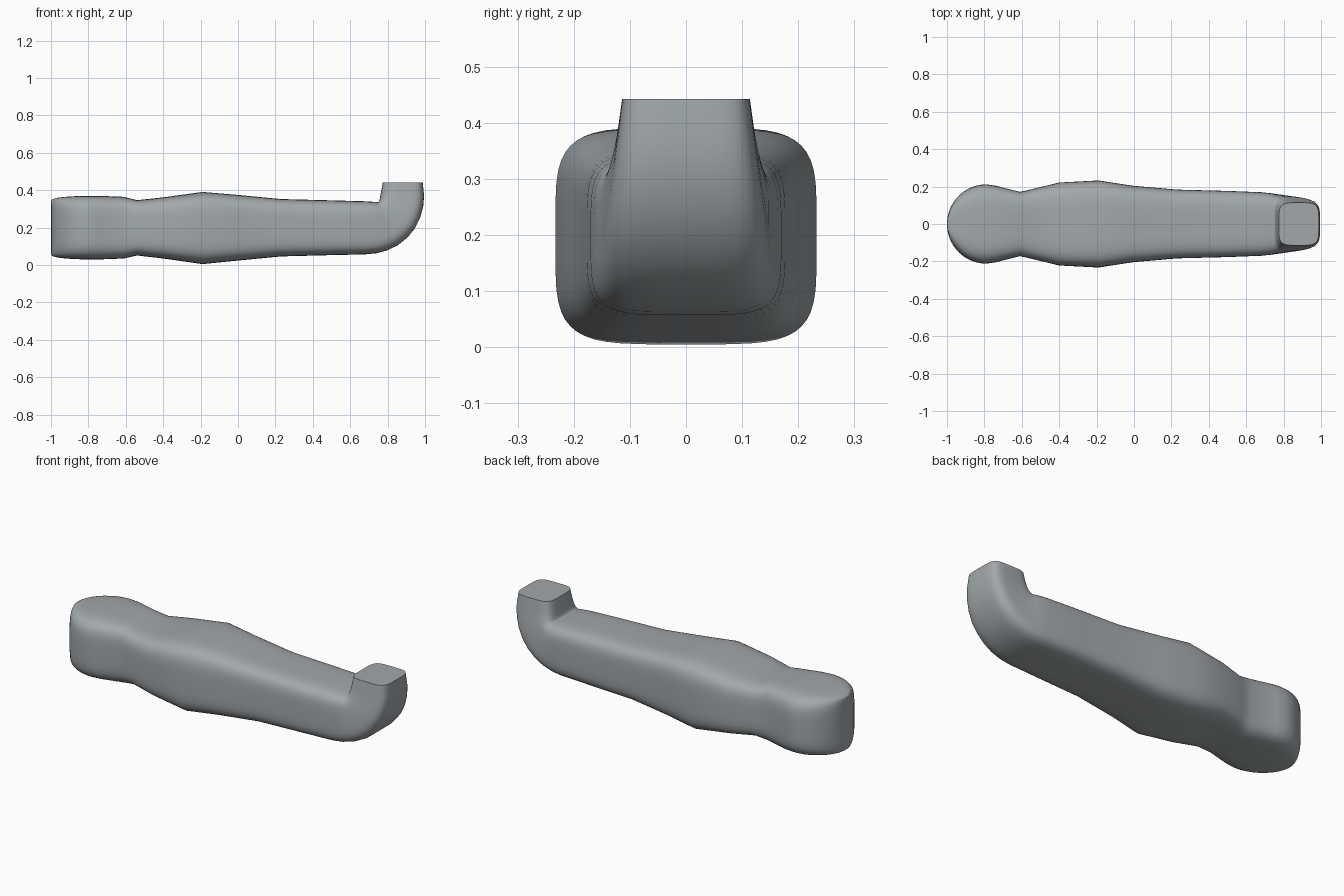
import bpy, bmesh
from math import sin, cos, pi, copysign, radians
from mathutils import Vector

cube = bpy.data.objects.get("Cube")
if cube:
    bpy.data.objects.remove(cube, do_unlink=True)

mat = bpy.data.materials.new("cool grey")
mat.use_nodes = True
grey = (0.36, 0.39, 0.41, 1)
mat.diffuse_color = grey
mat.node_tree.nodes["Principled BSDF"].inputs["Base Color"].default_value = grey

SIDES = 48
POWER = 2 / 4.6


def soft(v):
    return copysign(abs(v) ** POWER, v)


def section(bm, low, high, half_width):
    """Rounded-rectangle ring spanning from low to high in the xz plane."""
    low, high = Vector((low[0], 0, low[1])), Vector((high[0], 0, high[1]))
    mid, up = (low + high) / 2, (high - low) / 2
    ring = []
    for i in range(SIDES):
        a = 2 * pi * (i + 0.5) / SIDES
        ring.append(bm.verts.new(mid + up * soft(sin(a)) + Vector((0, half_width * soft(cos(a)), 0))))
    return ring


# round end knob: half circle in plan, softened at its rim
stations = []
for k in range(13):
    t = radians(4) + (pi / 2 - radians(4)) * k / 12
    half_height = 0.142 + 0.028 * sin(t) ** 0.8
    x = -0.79 - 0.21 * cos(t)
    stations.append(((x, 0.2 - half_height), (x, 0.2 + half_height), 0.212 * sin(t)))

# neck, swelling and taper of the shaft: x, bottom, top, half width
for x, bottom, top, w in [
    (-0.74, 0.03, 0.37, 0.205), (-0.61, 0.035, 0.365, 0.172), (-0.54, 0.051, 0.347, 0.188),
    (-0.4, 0.035, 0.362, 0.222), (-0.19, 0.005, 0.391, 0.233), (-0.01, 0.023, 0.376, 0.205),
    (0.23, 0.046, 0.353, 0.184), (0.5, 0.053, 0.346, 0.177), (0.68, 0.057, 0.341, 0.17),
]:
    stations.append(((x, bottom), (x, top), w))

# upturned elbow: outer point, inner point, half width
stations += [
    ((0.74, 0.063), (0.73, 0.338), 0.164), ((0.8, 0.079), (0.742, 0.337), 0.158),
    ((0.855, 0.106), (0.747, 0.337), 0.152), ((0.905, 0.146), (0.751, 0.339), 0.147),
    ((0.945, 0.195), (0.754, 0.343), 0.142), ((0.973, 0.25), (0.757, 0.35), 0.136),
    ((0.99, 0.31), (0.76, 0.367), 0.129), ((0.995, 0.37), (0.765, 0.393), 0.122),
    ((0.988, 0.442), (0.774, 0.442), 0.114),
]

bm = bmesh.new()
rings = [section(bm, *s) for s in stations]
for a, b in zip(rings, rings[1:]):
    for i in range(SIDES):
        j = (i + 1) % SIDES
        bm.faces.new((a[i], a[j], b[j], b[i]))
bm.faces.new(rings[0])
bm.faces.new(rings[-1])
bmesh.ops.recalc_face_normals(bm, faces=bm.faces)
mesh = bpy.data.meshes.new("handle_arm")
bm.to_mesh(mesh)
bm.free()
mesh.materials.append(mat)
arm = bpy.data.objects.new("handle_arm", mesh)
bpy.context.collection.objects.link(arm)
bpy.context.view_layer.objects.active = arm
arm.select_set(True)
bpy.ops.object.shade_smooth_by_angle(angle=radians(40))
